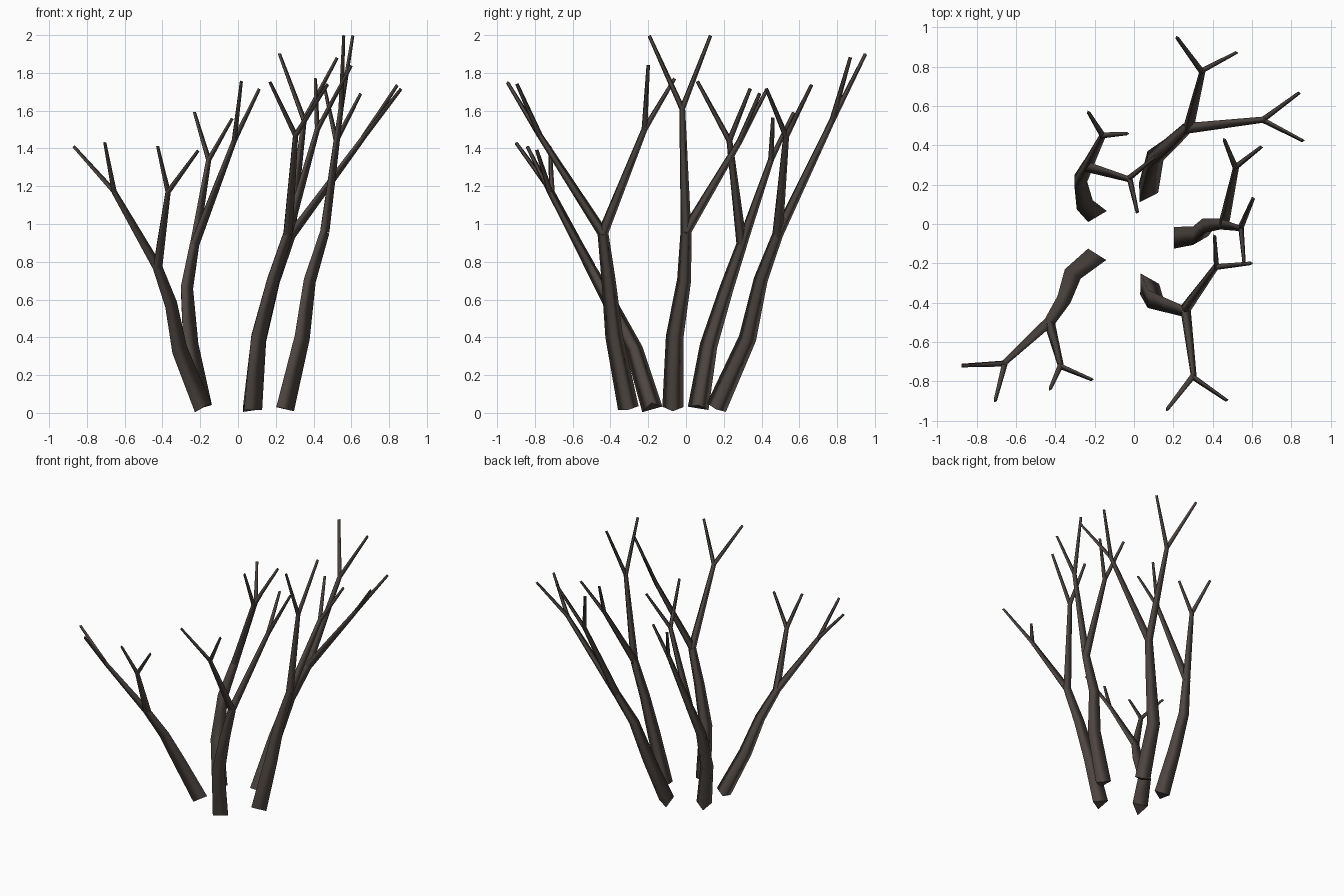
import bpy, bmesh, math
from mathutils import Vector

SIDES = 3
bark = bpy.data.materials.new("dark bark")
bark.diffuse_color = (0.075, 0.060, 0.053, 1)


def tube(bm, points, radii):
    """Tapered three-sided limb swept along a path, smooth sides, capped ends."""
    # points are silhouette middles; a triangle's centre lies a quarter radius off
    pts = [Vector(p) - Vector((r / 4, 0, 0)) for p, r in zip(points, radii)]
    rings = []
    for i, p in enumerate(pts):
        d = Vector((0, 0, 0))
        if i > 0:
            d += (p - pts[i - 1]).normalized()
        if i < len(pts) - 1:
            d += (pts[i + 1] - p).normalized()
        q = Vector((0, 0, 1)).rotation_difference(d.normalized())
        ring = []
        for k in range(SIDES):
            t = math.tau * k / SIDES
            ring.append(bm.verts.new(p + q @ (radii[i] * Vector((math.cos(t), math.sin(t), 0)))))
        rings.append(ring)
    for lo, hi in zip(rings, rings[1:]):
        for k in range(SIDES):
            n = (k + 1) % SIDES
            bm.faces.new((lo[k], lo[n], hi[n], hi[k])).smooth = True
    bm.faces.new(rings[0][::-1])
    bm.faces.new(rings[-1])


def stem(name, trunk, branches):
    """Bent trunk forking into branches, each forking into twigs."""
    bm = bmesh.new()
    tube(bm, trunk, (0.064, 0.054, 0.043, 0.033))
    for knot, tips in branches:
        tube(bm, (trunk[-1], knot), (0.032, 0.018))
        for tip in tips:
            tube(bm, (knot, tip), (0.0175, 0.0105))
    mesh = bpy.data.meshes.new(name)
    bm.to_mesh(mesh)
    bm.free()
    mesh.materials.append(bark)
    bpy.context.collection.objects.link(bpy.data.objects.new(name, mesh))


# back left stem
stem("back_left_stem",
     [(-0.185, 0.065, 0.03), (-0.25, 0.12, 0.36), (-0.27, 0.215, 0.66), (-0.23, 0.295, 0.89)],
     [((-0.155, 0.45, 1.34), [(-0.23, 0.57, 1.59), (-0.03, 0.46, 1.56)]),
      ((-0.02, 0.23, 1.44), [(0.018, 0.06, 1.755), (0.113, 0.34, 1.715)])])

# front left stem
stem("front_left_stem",
     [(-0.185, -0.18, 0.03), (-0.31, -0.275, 0.34), (-0.355, -0.40, 0.58), (-0.425, -0.505, 0.77)],
     [((-0.655, -0.71, 1.17), [(-0.87, -0.72, 1.41), (-0.705, -0.90, 1.43)]),
      ((-0.37, -0.72, 1.17), [(-0.21, -0.79, 1.39), (-0.425, -0.84, 1.41)])])

# front right stem
stem("front_right_stem",
     [(0.08, -0.305, 0.022), (0.11, -0.38, 0.40), (0.185, -0.41, 0.70), (0.265, -0.44, 0.95)],
     [((0.305, -0.775, 1.47), [(0.17, -0.945, 1.75), (0.475, -0.895, 1.74)]),
      ((0.42, -0.22, 1.50), [(0.60, -0.20, 1.84), (0.41, -0.06, 1.77)])])

# back right stem
stem("back_right_stem",
     [(0.075, 0.16, 0.025), (0.11, 0.325, 0.39), (0.19, 0.395, 0.70), (0.28, 0.485, 0.94)],
     [((0.35, 0.775, 1.55), [(0.22, 0.95, 1.90), (0.525, 0.87, 1.88)]),
      ((0.665, 0.53, 1.46), [(0.843, 0.665, 1.735), (0.863, 0.425, 1.715)])])

# right stem
stem("right_stem",
     [(0.25, -0.07, 0.024), (0.34, -0.06, 0.40), (0.38, -0.01, 0.70), (0.46, 0.00, 0.96)],
     [((0.545, -0.02, 1.61), [(0.56, -0.195, 1.997), (0.608, 0.13, 1.997)]),
      ((0.52, 0.285, 1.44), [(0.46, 0.43, 1.715), (0.65, 0.39, 1.69)])])
